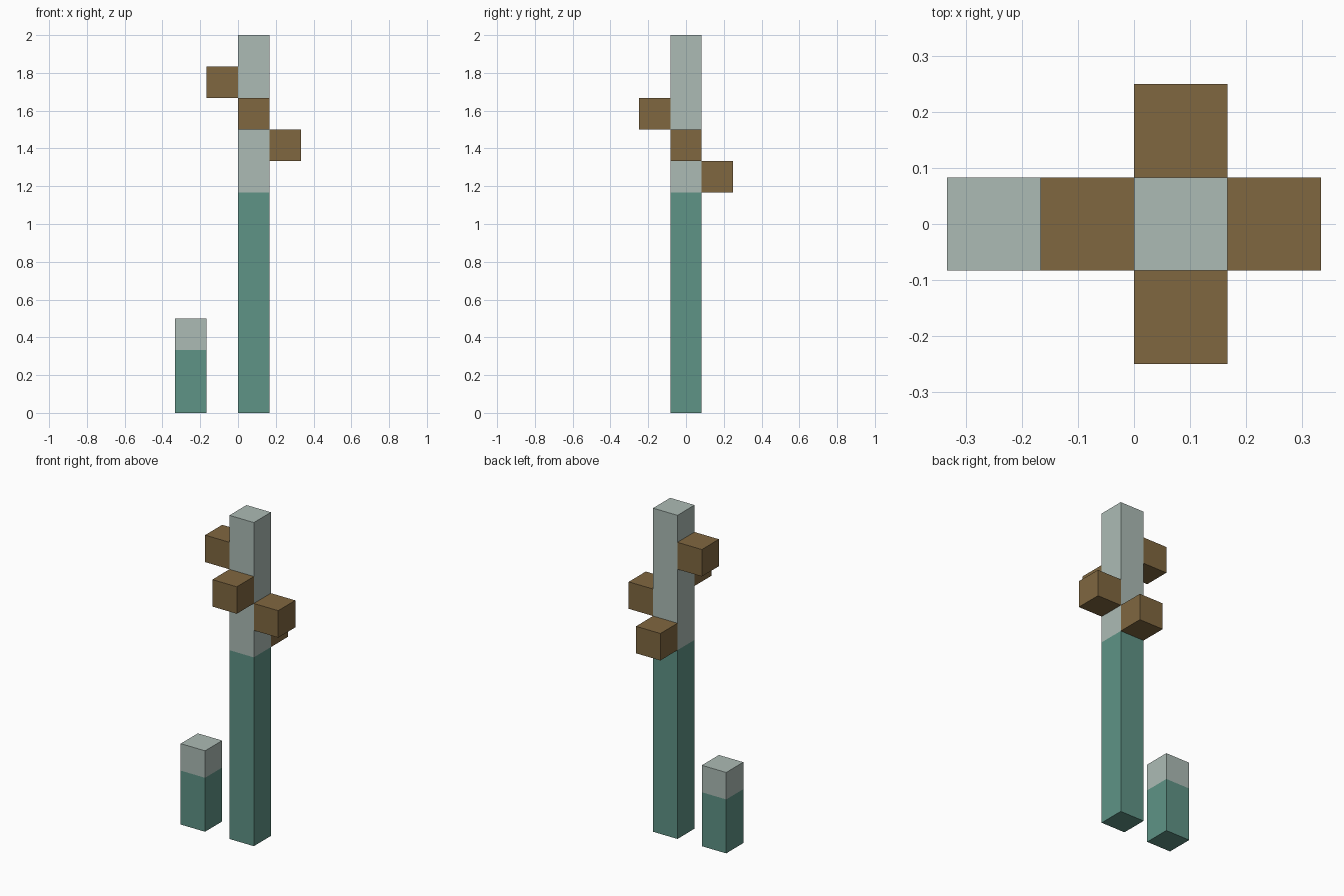
import bpy
import bmesh
from mathutils import Matrix, Vector

cube = bpy.data.objects.get("Cube")
if cube:
    bpy.data.objects.remove(cube, do_unlink=True)

U = 1 / 6  # every part sits on a grid of this cell size


def material(name, rgb):
    mat = bpy.data.materials.new(name)
    mat.use_nodes = True
    mat.diffuse_color = (*rgb, 1)
    mat.node_tree.nodes["Principled BSDF"].inputs["Base Color"].default_value = (*rgb, 1)
    return mat


teal = material("teal", (0.114, 0.292, 0.238))
pale_grey = material("pale grey", (0.413, 0.497, 0.462))
brown = material("brown", (0.216, 0.136, 0.051))


def block(name, x, y, bottom, top, mats, split=None):
    """Square block centred at x, y; faces above the split use the second material."""
    bm = bmesh.new()
    place = (Matrix.Translation((x * U, y * U, (bottom + top) / 2 * U))
             @ Matrix.Diagonal((U, U, (top - bottom) * U, 1)))
    bmesh.ops.create_cube(bm, size=1, matrix=place)
    if split is not None:
        bmesh.ops.bisect_plane(bm, geom=bm.verts[:] + bm.edges[:] + bm.faces[:],
                               plane_co=Vector((0, 0, split * U)), plane_no=(0, 0, 1))
        for face in bm.faces:
            face.material_index = int(face.calc_center_median().z > split * U)
    mesh = bpy.data.meshes.new(name)
    bm.to_mesh(mesh)
    bm.free()
    for mat in mats:
        mesh.materials.append(mat)
    obj = bpy.data.objects.new(name, mesh)
    bpy.context.collection.objects.link(obj)


# Two-tone posts
block("tall_post", 0.5, 0, 0, 12, (teal, pale_grey), split=7)
block("short_post", -1.5, 0, 0, 3, (teal, pale_grey), split=2)

# Brown cubes spiralling down around the tall post
steps = (("right", -1, 0), ("front", 0, -1), ("left", 1, 0), ("back", 0, 1))
for i, (side, dx, dy) in enumerate(steps):
    block(side + "_cube", 0.5 + dx, dy, 10 - i, 11 - i, (brown,))
